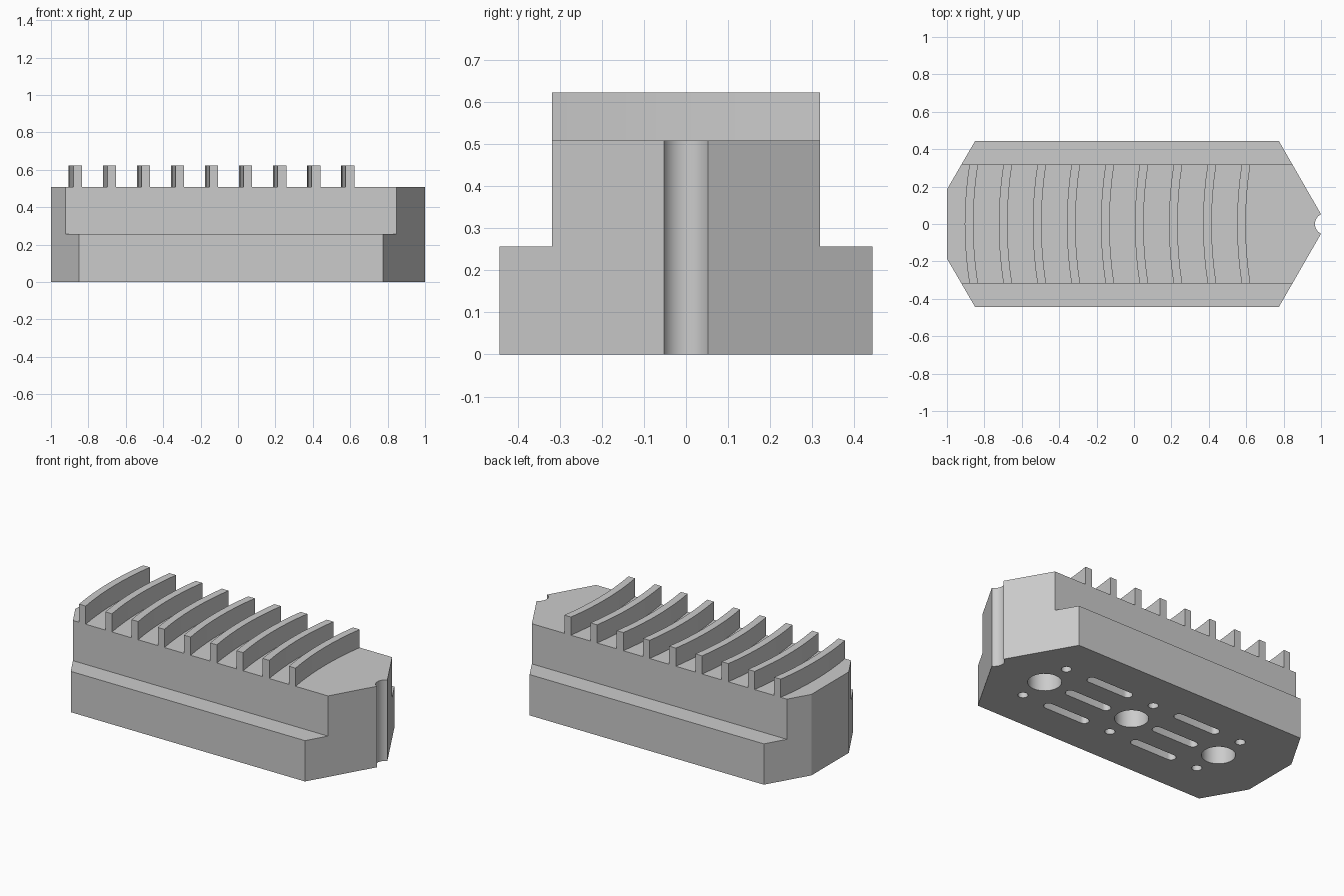
import bpy
import bmesh
import math
from mathutils import Vector

old = bpy.data.objects.get("Cube")
if old:
    bpy.data.objects.remove(old, do_unlink=True)

STEP, TOP, RIB_TOP = 0.256, 0.508, 0.622
HALF_BASE, HALF_TOP = 0.443, 0.318

steel = bpy.data.materials.new("plain_steel_grey")
steel.use_nodes = True
grey = (0.6, 0.6, 0.6, 1)
steel.diffuse_color = grey
steel.node_tree.nodes["Principled BSDF"].inputs["Base Color"].default_value = grey


def prism(bm, outline, z0, z1):
    """Extrude a flat outline from z0 up to z1."""
    face = bm.faces.new([bm.verts.new((x, y, z0)) for x, y in outline])
    out = bmesh.ops.extrude_face_region(bm, geom=[face])
    moved = [v for v in out["geom"] if isinstance(v, bmesh.types.BMVert)]
    bmesh.ops.translate(bm, verts=moved, vec=Vector((0, 0, z1 - z0)))


def make_object(name, bm):
    bmesh.ops.recalc_face_normals(bm, faces=bm.faces)
    mesh = bpy.data.meshes.new(name)
    bm.to_mesh(mesh)
    bm.free()
    mesh.materials.append(steel)
    obj = bpy.data.objects.new(name, mesh)
    bpy.context.collection.objects.link(obj)
    return obj


def smooth(obj):
    bpy.ops.object.select_all(action="DESELECT")
    obj.select_set(True)
    bpy.context.view_layer.objects.active = obj
    bpy.ops.object.shade_smooth_by_angle(angle=math.radians(30))


def arc(cx, cy, r, a0, a1, steps):
    return [(cx + r * math.cos(a), cy + r * math.sin(a))
            for a in (a0 + (a1 - a0) * i / steps for i in range(steps + 1))]


def slot(cx, cy, r, length):
    """Rounded slot outline along x; zero length gives a round hole."""
    if length == 0:
        return arc(cx, cy, r, 0, math.tau, 32)[:-1]
    q = math.pi / 2
    return (arc(cx + length / 2, cy, r, -q, q, 12)
            + arc(cx - length / 2, cy, r, q, 3 * q, 12))


# Body outline: chamfered ends and a round notch in the pointed end
notch_x, notch_r = 1.0245, 0.0575
spread = math.atan2(0.052, 0.0245)
outline = [(0.775, HALF_BASE), (-0.85, HALF_BASE), (-1, 0.185),
           (-1, -0.185), (-0.85, -HALF_BASE), (0.775, -HALF_BASE)]
outline += arc(notch_x, 0, notch_r, math.pi + spread, math.pi - spread, 14)
bm = bmesh.new()
prism(bm, outline, 0, TOP)
body = make_object("jaw_body", bm)

# Cutters: side shoulders, bolt holes, pin holes and slots underneath
bm = bmesh.new()
for side in (-1, 1):
    y0, y1 = side * HALF_TOP, side * 0.6
    prism(bm, [(-1.2, y0), (1.2, y0), (1.2, y1), (-1.2, y1)], STEP, 0.7)
for x in (-0.62, 0.018, 0.656):
    prism(bm, slot(x, 0, 0.096, 0), -0.1, 0.26)
    for y in (-0.19, 0.19):
        prism(bm, slot(x, y, 0.029, 0), -0.1, 0.2)
for x in (-0.301, 0.337):
    for y in (-0.19, 0, 0.19):
        prism(bm, slot(x, y, 0.029, 0.26), -0.1, 0.2)
cutter = make_object("body_cutter", bm)
cutter.hide_render = True

cut = body.modifiers.new("cut", "BOOLEAN")
cut.operation = "DIFFERENCE"
cut.solver = "EXACT"
cut.object = cutter
bpy.context.view_layer.objects.active = body
bpy.ops.object.modifier_apply(modifier=cut.name)
bpy.data.objects.remove(cutter, do_unlink=True)
smooth(body)

# Curved gripping ribs across the top
SAG, WIDTH, SEGMENTS = 0.025, 0.046, 8


def rib_edge(x):
    ys = [HALF_TOP * (2 * i / SEGMENTS - 1) for i in range(SEGMENTS + 1)]
    return [(x + SAG * (y / HALF_TOP) ** 2, y) for y in ys]


for i in range(9):
    x = -0.905 + 0.182 * i
    bm = bmesh.new()
    prism(bm, rib_edge(x + WIDTH) + rib_edge(x)[::-1], TOP, RIB_TOP)
    smooth(make_object(f"grip_rib_{i + 1}", bm))
